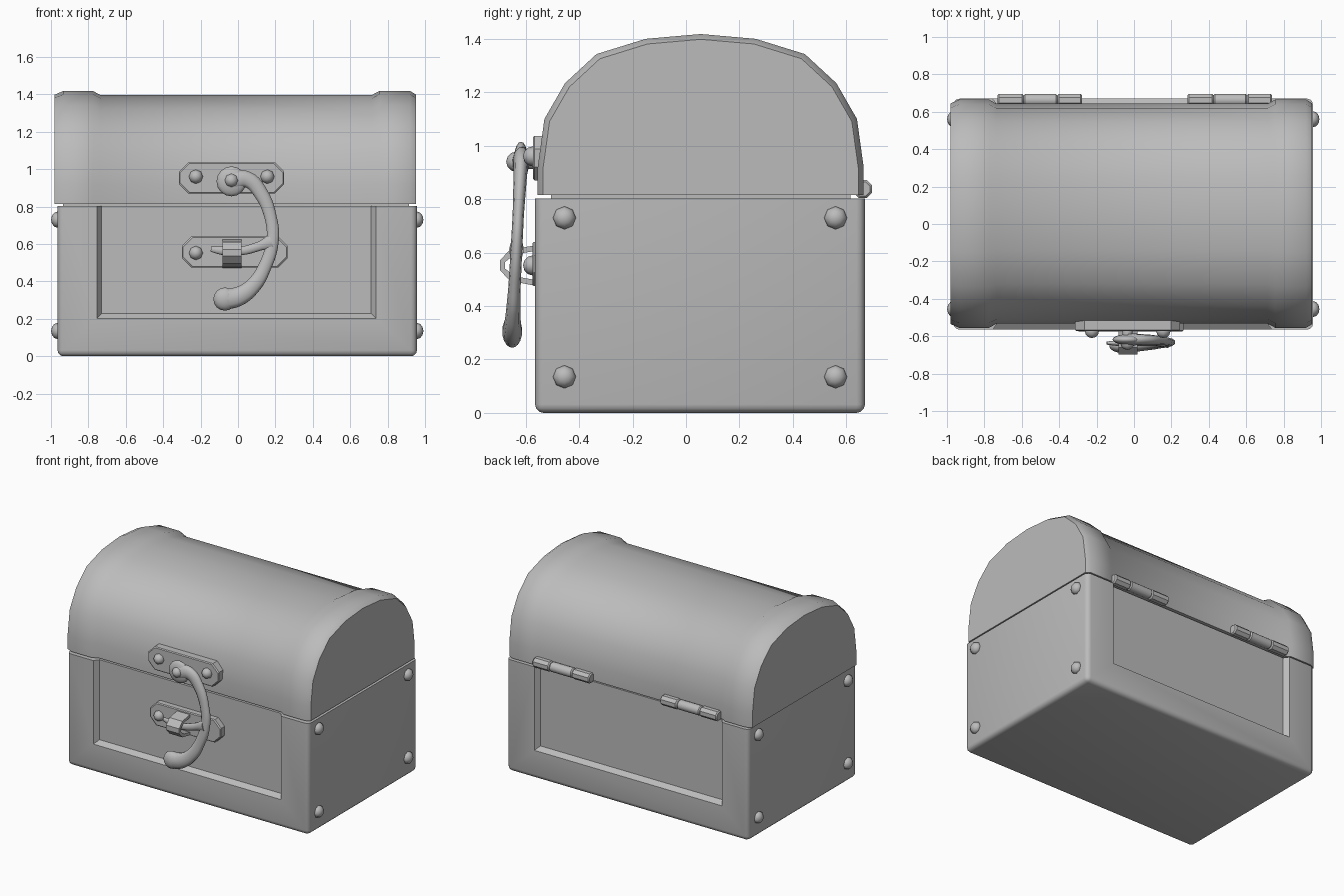
import bpy, bmesh, math
from mathutils import Matrix, Vector

cube = bpy.data.objects.get("Cube")
if cube:
    bpy.data.objects.remove(cube)

GREY = (0.5, 0.5, 0.5, 1)
grey = bpy.data.materials.new("plain_grey")
grey.use_nodes = True
grey.diffuse_color = GREY
grey.node_tree.nodes["Principled BSDF"].inputs["Base Color"].default_value = GREY


def finish(obj, angle=40):
    obj.data.materials.append(grey)
    bpy.ops.object.select_all(action="DESELECT")
    obj.select_set(True)
    bpy.context.view_layer.objects.active = obj
    if angle:
        bpy.ops.object.shade_smooth_by_angle(angle=math.radians(angle))
    return obj


def add_mesh(name, bm):
    bmesh.ops.recalc_face_normals(bm, faces=bm.faces)
    mesh = bpy.data.meshes.new(name)
    bm.to_mesh(mesh)
    bm.free()
    obj = bpy.data.objects.new(name, mesh)
    bpy.context.collection.objects.link(obj)
    return obj


def loft(name, rings):
    """Skin closed rings of equal size and cap both ends."""
    bm = bmesh.new()
    loops = [[bm.verts.new(p) for p in ring] for ring in rings]
    n = len(loops[0])
    for a, b in zip(loops, loops[1:]):
        for i in range(n):
            j = (i + 1) % n
            bm.faces.new((a[i], a[j], b[j], b[i]))
    bm.faces.new(loops[0])
    bm.faces.new(loops[-1])
    return add_mesh(name, bm)


def ball(name, centre, radius, squash=(1, 1, 1), axis="Y", segments=8, rings=6):
    bm = bmesh.new()
    turn = Matrix.Rotation(math.pi / 2, 4, "X" if axis == "Y" else "Y")
    bmesh.ops.create_uvsphere(bm, u_segments=segments, v_segments=rings, radius=radius,
                              matrix=Matrix.Translation(centre) @ Matrix.Diagonal((*squash, 1)) @ turn)
    return finish(add_mesh(name, bm), 50)


def cylinder_x(name, x0, x1, y, z, radius, sides):
    def ring(x, r):
        return [(x, y + r * math.cos((i + .5) * math.tau / sides),
                 z + r * math.sin((i + .5) * math.tau / sides)) for i in range(sides)]
    e = 0.008
    return finish(loft(name, [ring(x0, radius - e), ring(x0 + e, radius),
                              ring(x1 - e, radius), ring(x1, radius - e)]), 35)


# Base box: rounded uprights and bottom, crisp rim
X0, X1, Y0, Y1, TOP = -0.965, 0.957, -0.565, 0.67, 0.803
bm = bmesh.new()
bmesh.ops.create_cube(bm, size=1, matrix=Matrix.Translation(((X0 + X1) / 2, (Y0 + Y1) / 2, TOP / 2))
                      @ Matrix.Diagonal((X1 - X0, Y1 - Y0, TOP, 1)))
edges = [e for e in bm.edges if min(v.co.z for v in e.verts) < 0.1]
bmesh.ops.bevel(bm, geom=edges, offset=0.032, segments=3, profile=0.5, affect="EDGES")
base = add_mesh("base_box", bm)

# Sunken front and back panels with sloping borders
for name, y, inward in (("front", Y0, 1), ("back", Y1, -1)):
    rings = []
    for depth, m in ((-0.03, -0.022), (0, 0), (0.035, 0.025)):
        l, r, b = -0.755 + m, 0.737 - m, 0.203 + m
        rings.append([(x, y + inward * depth, z) for x, z in ((l, b), (r, b), (r, 1), (l, 1))])
    cutter = loft(name + "_panel_cutter", rings)
    cutter.hide_render = True
    cutter.hide_set(True)
    mod = base.modifiers.new(name + "_panel", "BOOLEAN")
    mod.object = cutter
    mod.solver = "EXACT"
bpy.context.view_layer.update()
cut = bpy.data.meshes.new_from_object(base.evaluated_get(bpy.context.evaluated_depsgraph_get()))
base.modifiers.clear()
base.data = cut
base.data.materials.clear()
for name in ("front", "back"):
    bpy.data.objects.remove(bpy.data.objects[name + "_panel_cutter"])
finish(base, 32)

# Arched lid with raised bands at both ends
half = [(0.61, 0.815), (0.61, 0.92), (0.585, 1.10), (0.508, 1.234), (0.39, 1.343), (0.206, 1.40)]
arch = half + [(0, 1.418)] + [(-y, z) for y, z in reversed(half)]
rings = []
for x, inset in ((-0.98, .02), (-0.935, 0), (-0.775, 0), (-0.735, .022),
                 (0.715, .022), (0.755, 0), (0.92, 0), (0.953, .02)):
    s = 1 - inset / 0.61
    rings.append([(x, 0.055 + y * s, 0.815 + (z - 0.815) * s) for y, z in arch])
finish(loft("lid", rings))

# Dark seam filler that closes the gap under the lid
bm = bmesh.new()
bmesh.ops.create_cube(bm, size=1, matrix=Matrix.Translation((-0.01, 0.055, 0.805))
                      @ Matrix.Diagonal((1.85, 1.12, 0.03, 1)))
finish(add_mesh("seam_core", bm), 0)

# Side rivets
for side, x in (("left", 0.957), ("right", -0.965)):
    for y in (-0.455, 0.56):
        for z in (0.135, 0.73):
            ball(side + "_side_rivet", (x, y, z), 0.043, (0.8, 1, 1), "X")


# Latch plates with cut corners
def plate(name, x0, x1, z0, z1, back, front, c=0.05):
    def ring(y, m):
        l, r, b, t = x0 + m, x1 - m, z0 + m, z1 - m
        pts = ((l + c, b), (r - c, b), (r, b + c), (r, t - c),
               (r - c, t), (l + c, t), (l, t - c), (l, b + c))
        return [(x, y, z) for x, z in pts]
    finish(loft(name, [ring(back, 0), ring(front + 0.006, 0), ring(front, 0.006)]), 30)


plate("upper_latch_plate", -0.315, 0.247, 0.87, 1.037, -0.50, -0.573)
plate("lower_latch_plate", -0.30, 0.265, 0.475, 0.64, -0.52, -0.575)
for x, z in ((-0.225, 0.96), (0.157, 0.96), (-0.225, 0.552)):
    ball("plate_rivet", (x, -0.572, z), 0.038)

# Pivot of the hook
ball("hook_pivot", (-0.035, -0.635, 0.94), 0.038)
bm = bmesh.new()
bmesh.ops.create_cone(bm, cap_ends=True, segments=10, radius1=0.028, radius2=0.028, depth=0.09,
                      matrix=Matrix.Translation((-0.035, -0.6, 0.94)) @ Matrix.Rotation(math.pi / 2, 4, "X"))
finish(add_mesh("hook_pin", bm))

# Staple strap that the hook passes through
outer = [(-0.55, 0.63), (-0.66, 0.61), (-0.697, 0.57), (-0.697, 0.535), (-0.66, 0.495), (-0.55, 0.473)]
inner = [(y + (0.02 if y < -0.6 else 0), 0.552 + (z - 0.552) * 0.72) for y, z in outer]
loop = outer + inner[::-1]
finish(loft("staple", [[(x, y, z) for y, z in loop] for x in (-0.083, 0.02)]), 30)

# Curved hook: flattened tapering tubes, leaning slightly forward at the bottom
PIVOT_Z = 0.95
lean = (Matrix.Translation((0, -0.617, PIVOT_Z)) @ Matrix.Rotation(-0.052, 4, "X")
        @ Matrix.Diagonal((1, 0.62, 1, 1)))


def tube(name, path):
    curve = bpy.data.curves.new(name, "CURVE")
    curve.dimensions = "3D"
    curve.bevel_depth = 1
    curve.bevel_resolution = 3
    curve.use_fill_caps = True
    curve.resolution_u = 5
    spline = curve.splines.new("BEZIER")
    spline.bezier_points.add(len(path) - 1)
    for p, (x, z, r) in zip(spline.bezier_points, path):
        p.co = (x, 0, z - PIVOT_Z)
        p.radius = r
        p.handle_left_type = p.handle_right_type = "AUTO"
    temp = bpy.data.objects.new(name + "_path", curve)
    bpy.context.collection.objects.link(temp)
    bpy.context.view_layer.update()
    mesh = bpy.data.meshes.new_from_object(temp.evaluated_get(bpy.context.evaluated_depsgraph_get()))
    bpy.data.objects.remove(temp)
    mesh.transform(lean)
    mesh.materials.clear()
    obj = bpy.data.objects.new(name, mesh)
    bpy.context.collection.objects.link(obj)
    finish(obj, 50)


tube("hook_arm", [(-0.03, 0.94, .055), (0.05, 0.945, .045), (0.12, 0.875, .04), (0.175, 0.74, .034),
                  (0.185, 0.62, .035), (0.14, 0.47, .037), (0.08, 0.375, .044), (0, 0.318, .054),
                  (-0.07, 0.305, .06)])
tube("hook_tongue", [(0.18, 0.61, .045), (0.12, 0.59, .026), (0.02, 0.563, .024),
                     (-0.09, 0.565, .024), (-0.145, 0.572, .014)])
for name, x, z, r, flat in (("hook_head", -0.035, 0.935, 0.08, 0.35), ("hook_end", -0.07, 0.305, 0.062, 0.6)):
    ball(name, lean @ Vector((x, 0, z - PIVOT_Z)), r, (1, flat, 1), "Y", 16, 10)

# Back hinges: two faceted outer knuckles around a rounder middle one
for side, start in (("right", -0.73), ("left", 0.285)):
    for part, a, b, r, n in (("outer_knuckle", 0, 0.14, 0.037, 8), ("middle_knuckle", 0.14, 0.32, 0.034, 16),
                             ("inner_knuckle", 0.32, 0.452, 0.037, 8)):
        cylinder_x(side + "_hinge_" + part, start + a, start + b, 0.662, 0.838, r, n)
